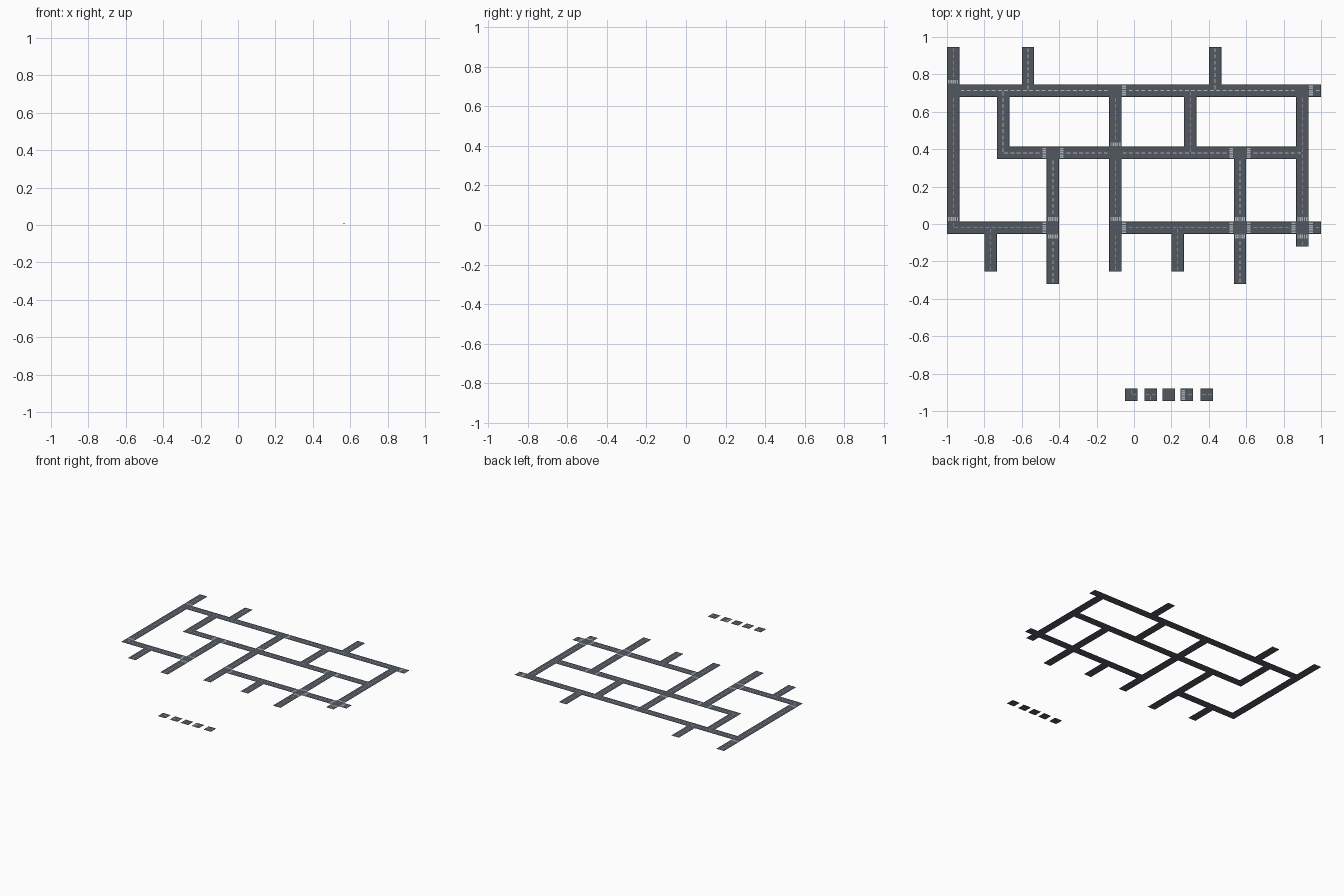
import bpy, bmesh
from mathutils import Matrix, Vector

if "Cube" in bpy.data.objects:
    bpy.data.objects.remove(bpy.data.objects["Cube"])

T = 2 / 30            # tile size
H = T / 2
DIRS = [(1, 0), (0, 1), (-1, 0), (0, -1)]


def material(name, rgb):
    m = bpy.data.materials.new(name)
    m.diffuse_color = (*rgb, 1)
    m.use_nodes = True
    m.node_tree.nodes["Principled BSDF"].inputs["Base Color"].default_value = m.diffuse_color
    return m


ASPHALT = material("asphalt", (0.085, 0.098, 0.12))
EDGE = material("dark_edge", (0.045, 0.05, 0.06))
PAINT = material("paint", (0.42, 0.46, 0.52))


def centre(i, j):
    return Vector((-1 + (i + 0.5) * T, -0.02 + j * T))


class Layer:
    """Collects flat rectangles into one object."""
    def __init__(self, name, mat, z):
        self.name, self.mat, self.z = name, mat, z
        self.bm = bmesh.new()

    def rect(self, c, d, a0, a1, b0, b1):
        # rectangle spanning a along direction d and b across it
        d = Vector(d)
        n = Vector((-d.y, d.x))
        pts = [c + d * a + n * b for a, b in ((a0, b0), (a1, b0), (a1, b1), (a0, b1))]
        self.bm.faces.new([self.bm.verts.new((p.x, p.y, self.z)) for p in pts])

    def finish(self):
        bmesh.ops.remove_doubles(self.bm, verts=self.bm.verts, dist=1e-5)
        me = bpy.data.meshes.new(self.name)
        self.bm.to_mesh(me)
        self.bm.free()
        me.materials.append(self.mat)
        bpy.context.collection.objects.link(bpy.data.objects.new(self.name, me))


road = Layer("road_tiles", ASPHALT, 0)
edges = Layer("road_edges", EDGE, 0.0003)
lines = Layer("lane_dashes", PAINT, 0.0004)
walks = Layer("crosswalk_stripes", PAINT, 0.0004)


def draw_tile(c, links, open_sides, crossing=(), plain=False):
    road.rect(c, (1, 0), -H, H, -H, H)
    for d in DIRS:
        if d not in open_sides:
            edges.rect(c, d, H - 0.004, H, -H, H)
        if d in crossing:
            for k in range(5):
                b = (k - 2) * 0.0115
                walks.rect(c, d, 0.01, 0.03, b - 0.0038, b + 0.0038)
        elif d in links and not plain:
            lines.rect(c, d, 0.006, 0.026, -0.0018, 0.0018)


# Road network on the tile grid
tiles = set()
for j, i0, i1 in [(0, 0, 8), (0, 13, 29), (6, 4, 28), (11, 0, 29)]:
    tiles |= {(i, j) for i in range(i0, i1 + 1)}
for i, j0, j1 in [(0, 0, 14), (6, 11, 14), (21, 11, 14), (4, 6, 11), (13, -3, 11),
                  (19, 6, 11), (28, -1, 11), (8, -4, 6), (23, -4, 6),
                  (3, -3, 0), (18, -3, 0)]:
    tiles |= {(i, j) for j in range(j0, j1 + 1)}

# Junctions with crosswalks, and the sides that have one
R, U, L, D = DIRS
junctions = {(0, 11): [U], (13, 11): [R], (28, 11): [R], (13, 6): [U],
             (8, 6): [L, R], (23, 6): [L, R], (0, 0): [U], (8, 0): [U, L, D],
             (13, 0): [U, R], (23, 0): [U, D, L, R], (28, 0): [U, D, L, R]}
crossings = {}
for (i, j), sides in junctions.items():
    for dx, dy in sides:
        crossings[(i + dx, j + dy)] = (-dx, -dy)

for i, j in sorted(tiles):
    links = [d for d in DIRS if (i + d[0], j + d[1]) in tiles]
    opened = list(links)
    if len(links) == 1:                       # dead end: lane runs straight out
        opened.append((-links[0][0], -links[0][1]))
    plain = len(links) == 4 or ((i, j) in junctions and len(links) > 2)
    cross = [crossings[(i, j)]] if (i, j) in crossings else []
    draw_tile(centre(i, j), opened, opened, cross, plain)

# Row of loose sample tiles: corner, tee, crossroads, crosswalk, straight
samples = [(-0.015, [U, R], [], False), (0.09, [L, R, D], [], False),
           (0.187, DIRS, [], True), (0.283, [L, R], [L], False),
           (0.39, [L, R], [], False)]
for x, links, cross, plain in samples:
    draw_tile(Vector((x, -0.947 + H)), links, links, cross, plain)

for layer in (road, edges, lines, walks):
    layer.finish()

# One loose dash lifting off the road
bm = bmesh.new()
bmesh.ops.create_grid(bm, x_segments=1, y_segments=1, size=0.5)
bmesh.ops.transform(bm, verts=bm.verts, matrix=Matrix.Translation((0.567, -0.157, 0.006))
                    @ Matrix.Rotation(0.12, 4, 'X') @ Matrix.Diagonal((0.01, 0.024, 1, 1)))
me = bpy.data.meshes.new("loose_dash")
bm.to_mesh(me)
bm.free()
me.materials.append(ASPHALT)
bpy.context.collection.objects.link(bpy.data.objects.new("loose_dash", me))
